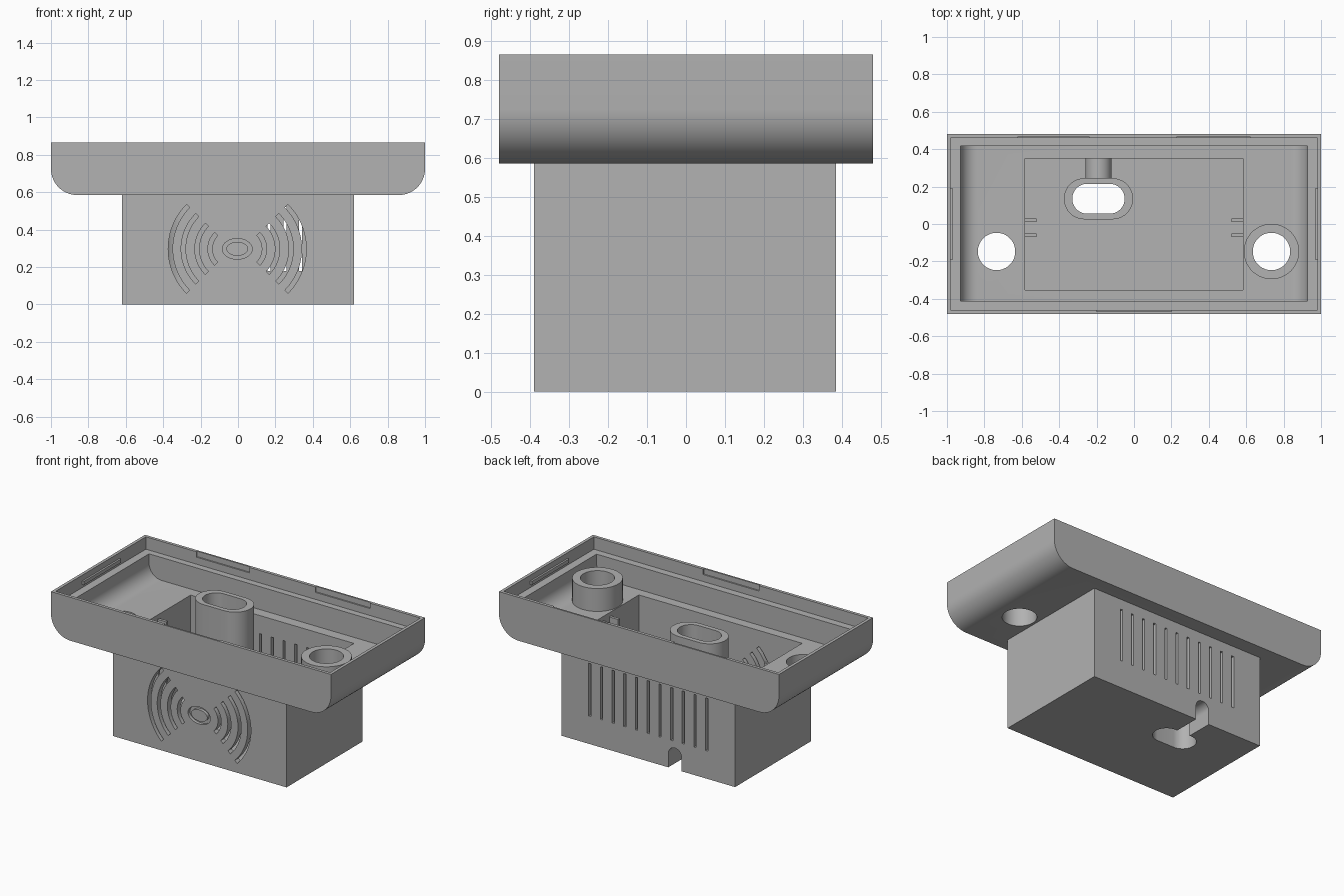
import bpy, bmesh
from math import pi, cos, sin

if "Cube" in bpy.data.objects:
    bpy.data.objects.remove(bpy.data.objects["Cube"], do_unlink=True)

grey = bpy.data.materials.new("plain grey")
grey.use_nodes = True
COLOUR = (0.445, 0.445, 0.445, 1)
grey.diffuse_color = COLOUR
grey.node_tree.nodes["Principled BSDF"].inputs["Base Color"].default_value = COLOUR


def prism(name, pts, axis, lo, hi):
    """Extrude a 2D outline along y or z."""
    place = {"y": lambda u, v, t: (u, t, v), "z": lambda u, v, t: (u, v, t)}[axis]
    bm = bmesh.new()
    ends = [[bm.verts.new(place(u, v, t)) for u, v in pts] for t in (lo, hi)]
    bm.faces.new(ends[0])
    bm.faces.new(ends[1][::-1])
    n = len(pts)
    for i in range(n):
        j = (i + 1) % n
        bm.faces.new((ends[0][i], ends[1][i], ends[1][j], ends[0][j]))
    bmesh.ops.recalc_face_normals(bm, faces=bm.faces)
    me = bpy.data.meshes.new(name)
    bm.to_mesh(me)
    bm.free()
    me.materials.append(grey)
    ob = bpy.data.objects.new(name, me)
    bpy.context.collection.objects.link(ob)
    return ob


def block(name, x0, x1, y0, y1, z0, z1):
    return prism(name, [(x0, y0), (x1, y0), (x1, y1), (x0, y1)], "z", z0, z1)


def arc(cx, cy, rx, a0, a1, n, ry=None):
    ry = rx if ry is None else ry
    return [(cx + rx * cos(a0 + (a1 - a0) * i / n),
             cy + ry * sin(a0 + (a1 - a0) * i / n)) for i in range(n + 1)]


def circle(cx, cy, rx, ry=None, n=48):
    return arc(cx, cy, rx, 0, 2 * pi, n, ry)[:-1]


def stadium(cx, cy, half, r):
    return (arc(cx + half, cy, r, -pi / 2, pi / 2, 20)
            + arc(cx - half, cy, r, pi / 2, 3 * pi / 2, 20))


def trough(half, bottom, top, r):
    """Outline with rounded lower corners."""
    return ([(half, top), (-half, top)]
            + arc(-half + r, bottom + r, r, pi, 3 * pi / 2, 14)
            + arc(half - r, bottom + r, r, 3 * pi / 2, 2 * pi, 14))


def arch(cx, r, base, spring):
    return [(cx - r, base), (cx + r, base)] + arc(cx, spring, r, 0, pi, 20)


def combine(targets, tool, op="DIFFERENCE"):
    for ob in targets:
        mod = ob.modifiers.new(op, "BOOLEAN")
        mod.operation, mod.solver, mod.object = op, "EXACT", tool
        with bpy.context.temp_override(object=ob, active_object=ob):
            bpy.ops.object.modifier_apply(modifier=mod.name)
    bpy.data.objects.remove(tool, do_unlink=True)


# Housing: wide tray over a narrower box, hollowed out
TOP, LEDGE, FLOOR = 0.865, 0.785, 0.637
housing = prism("housing", trough(1, 0.585, TOP, 0.14), "y", -0.48, 0.48)
combine([housing], block("box", -0.62, 0.62, -0.39, 0.385, 0, 0.61), "UNION")
combine([housing], prism("cavity", trough(0.928, FLOOR, 1, 0.09), "y", -0.413, 0.418))
combine([housing], block("lip", -0.98, 0.98, -0.46, 0.46, LEDGE, 1))
combine([housing], block("well", -0.583, 0.583, -0.352, 0.35, 0.04, 0.8))

# Cable tube, its side tunnel and the screw boss
SX, SY = -0.19, 0.135
HX, HY = 0.735, -0.147
tube = prism("cable_tube", stadium(SX, SY, 0.075, 0.11), "z", 0.02, LEDGE)
tunnel = prism("cable_tunnel", arch(SX, 0.07, 0.02, 0.09), "y", 0.225, 0.37)
boss = prism("screw_boss", circle(HX, HY, 0.148), "z", 0.61, LEDGE)
combine([housing, tube, tunnel],
        prism("slot_hole", stadium(SX, SY, 0.06, 0.08), "z", -0.1, 1))
combine([housing, tube, tunnel],
        prism("cable_notch", arch(SX, 0.047, -0.1, 0.09), "y", SY, 0.5))
combine([housing, boss], prism("right_hole", circle(HX, HY, 0.1), "z", 0.4, 1))
combine([housing], prism("left_hole", circle(-HX, HY, 0.1), "z", 0.4, 1))

# Vent slots in the back wall
for i in range(-5, 6):
    x = i * 0.0835
    combine([housing], block("vent", x - 0.008, x + 0.008, 0.32, 0.42, 0.18, 0.52))

# Sound wave openings in the front wall
for side, mid in ((1, 0), (-1, pi)):
    for r in (0.336, 0.267, 0.194, 0.124):
        a, b, cx = mid - pi / 4, mid + pi / 4, side * 0.033 - 0.004
        outline = arc(cx, 0.297, r, a, b, 24) + arc(cx, 0.297, r - 0.023, b, a, 24)
        combine([housing], prism("wave", outline, "y", -0.45, -0.32))

# Oval groove in the middle of the waves
oval = prism("oval", circle(-0.004, 0.297, 0.08, 0.055), "y", -0.42, -0.37)
combine([oval], prism("oval_core", circle(-0.004, 0.297, 0.058, 0.037), "y", -0.5, -0.3))
combine([housing], oval)

# Snap recesses in the long rim walls
for x0, x1, y in ((-0.62, -0.24, 0.46), (0.23, 0.62, 0.46), (-0.2, 0.2, -0.46)):
    combine([housing], block("recess", x0, x1, y - 0.009, y + 0.009, 0.83, 0.9))

# Snap ridges on the short rim walls, and board guides in the well
parts = [housing, tube, tunnel, boss]
for side, word in ((1, "left"), (-1, "right")):
    xs = sorted((side * 0.968, side * 0.985))
    parts.append(block(word + "_snap_ridge", *xs, -0.19, 0.19, 0.805, 0.828))
    for k, y in enumerate((0.02, -0.06)):
        xs = sorted((side * 0.52, side * 0.6))
        parts.append(block(f"{word}_board_guide_{k + 1}", *xs,
                           y - 0.009, y + 0.009, 0.02, 0.61))

# Smooth the rounded surfaces, keep the edges sharp
bpy.ops.object.select_all(action="DESELECT")
for ob in parts:
    ob.select_set(True)
bpy.context.view_layer.objects.active = housing
bpy.ops.object.shade_smooth_by_angle(angle=pi / 6)
